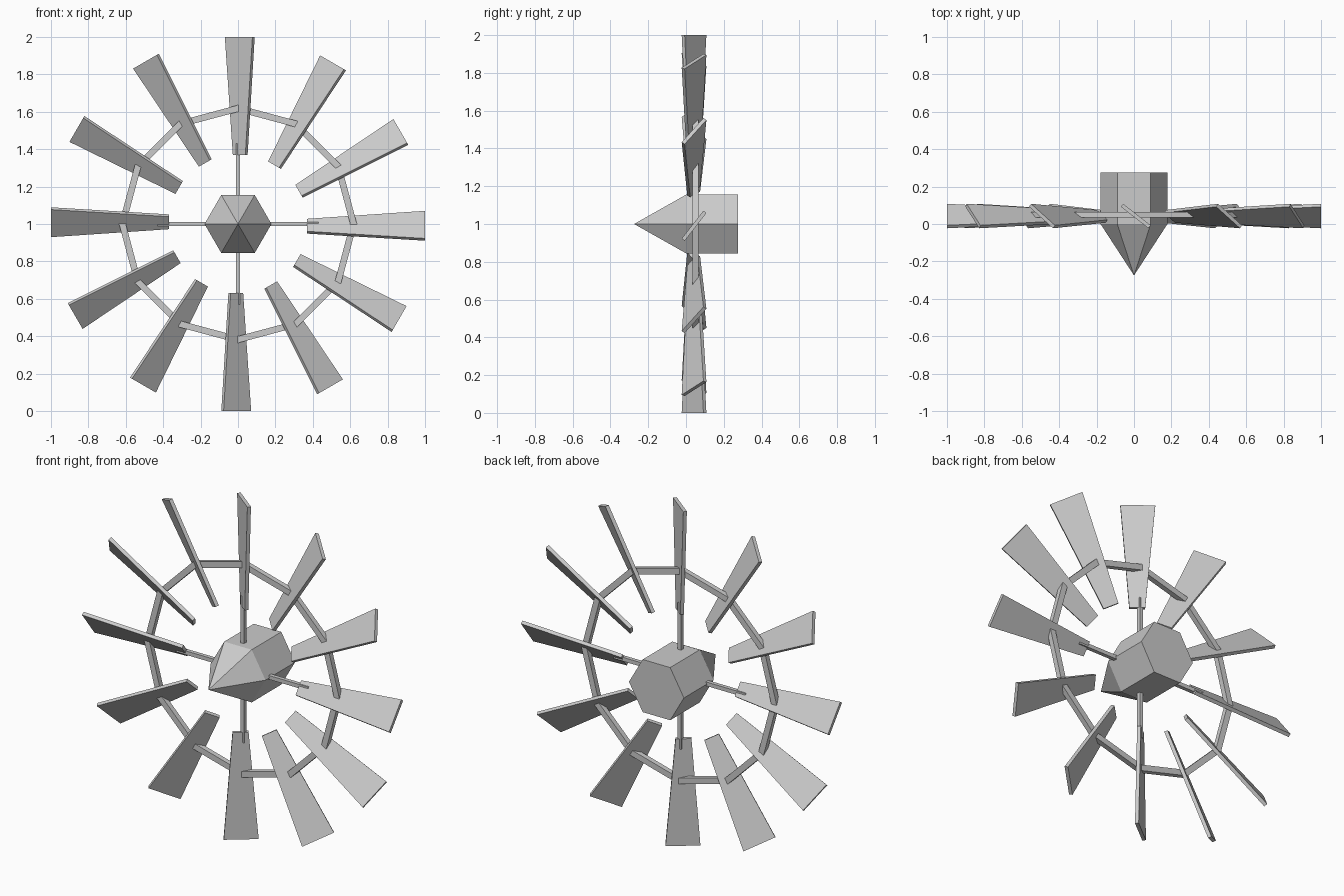
import bpy, bmesh
from math import sin, cos, pi, radians
from mathutils import Matrix, Vector

old = bpy.data.objects.get("Cube")
if old:
    bpy.data.objects.remove(old, do_unlink=True)

GREY = (0.6, 0.6, 0.6, 1)
metal = bpy.data.materials.new("light_grey")
metal.use_nodes = True
metal.diffuse_color = GREY
metal.node_tree.nodes["Principled BSDF"].inputs["Base Color"].default_value = GREY

AXLE = Matrix.Translation((0, 0, 1))
WHEEL_Y = 0.05
COUNT = 12


def loft(name, sections, closed=False, angle=0.0):
    """Skin a row of matching loops, turned about the axle by angle."""
    bm = bmesh.new()
    rows = [[bm.verts.new(p) for p in s] for s in sections]
    pairs = list(zip(rows, rows[1:]))
    if closed:
        pairs.append((rows[-1], rows[0]))
    else:
        bm.faces.new(rows[0])
        bm.faces.new(rows[-1])
    n = len(rows[0])
    for a, b in pairs:
        for i in range(n):
            j = (i + 1) % n
            bm.faces.new((a[i], a[j], b[j], b[i]))
    bmesh.ops.remove_doubles(bm, verts=bm.verts, dist=1e-5)
    bmesh.ops.recalc_face_normals(bm, faces=bm.faces)
    bm.transform(AXLE @ Matrix.Rotation(angle, 4, "Y"))
    mesh = bpy.data.meshes.new(name)
    bm.to_mesh(mesh)
    bm.free()
    mesh.materials.append(metal)
    obj = bpy.data.objects.new(name, mesh)
    bpy.context.collection.objects.link(obj)
    return obj


def rect(width, depth, r, pitch=0.0, shift=0.0):
    """Pitched rectangle facing outward at radius r."""
    corners = [(-1, -1), (1, -1), (1, 1), (-1, 1)]
    turn = Matrix.Rotation(pitch, 3, "Z")
    return [turn @ Vector((shift + sx * width / 2, sy * depth / 2, 0))
            + Vector((0, WHEEL_Y, r)) for sx, sy in corners]


# Hexagonal hub with pointed nose
def hexagon(radius, y):
    return [(radius * cos(i * pi / 3), y, radius * sin(i * pi / 3)) for i in range(6)]


bm = bmesh.new()
back, front = ([bm.verts.new(p) for p in hexagon(0.179, y)] for y in (0.275, 0))
tip = bm.verts.new((0, -0.275, 0))
bm.faces.new(back)
for i in range(6):
    j = (i + 1) % 6
    bm.faces.new((back[i], back[j], front[j], front[i]))
    bm.faces.new((front[i], front[j], tip))
bmesh.ops.recalc_face_normals(bm, faces=bm.faces)
bm.transform(AXLE)
hub_mesh = bpy.data.meshes.new("hub")
bm.to_mesh(hub_mesh)
bm.free()
hub_mesh.materials.append(metal)
bpy.context.collection.objects.link(bpy.data.objects.new("hub", hub_mesh))

# Pitched, tapered blades
PITCH = radians(-38)
for k in range(COUNT):
    loft(f"blade_{k + 1}",
         [rect(0.085, 0.02, 0.37, PITCH, 0.015), rect(0.187, 0.02, 1.0, PITCH, 0.012)],
         angle=k * 2 * pi / COUNT)

# Four spokes from the hub into the blades
for k in range(4):
    loft(f"spoke_{k + 1}", [rect(0.023, 0.023, 0.1), rect(0.023, 0.023, 0.43)],
         angle=k * pi / 2)

# Twelve-sided tie ring joining the blades
ring = []
for k in range(COUNT):
    a = k * 2 * pi / COUNT
    ring.append([(r * sin(a), WHEEL_Y + dy, r * cos(a))
                 for r, dy in ((0.6, -0.015), (0.636, -0.015), (0.636, 0.015), (0.6, 0.015))])
loft("tie_ring", ring, closed=True)
